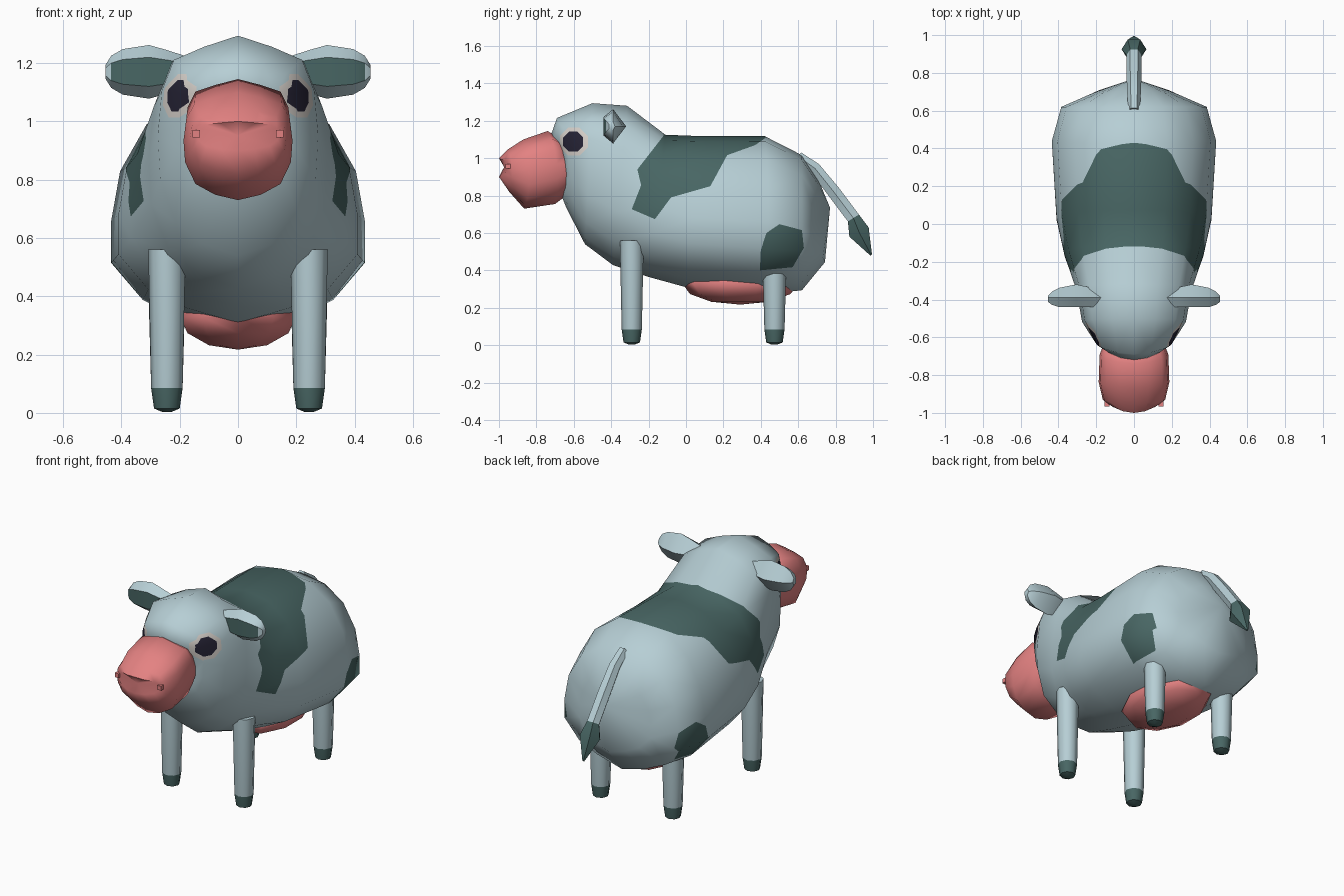
import bpy, bmesh, math
from mathutils import Vector
from mathutils.bvhtree import BVHTree
from mathutils.interpolate import poly_3d_calc

if "Cube" in bpy.data.objects:
    bpy.data.objects.remove(bpy.data.objects["Cube"], do_unlink=True)


def material(name, rgb):
    m = bpy.data.materials.new(name)
    m.diffuse_color = (*rgb, 1)
    m.use_nodes = True
    bsdf = next(n for n in m.node_tree.nodes if n.type == 'BSDF_PRINCIPLED')
    bsdf.inputs["Base Color"].default_value = (*rgb, 1)
    return m


HIDE = material("pale_blue_hide", (0.47, 0.62, 0.665))
PATCH = material("dark_green_grey", (0.065, 0.133, 0.127))
PINK = material("pink_skin", (0.775, 0.223, 0.223))
WHITE = material("eye_white", (0.66, 0.62, 0.58))
PUPIL = material("eye_dark", (0.018, 0.016, 0.034))


def finish(name, bm, mats, angle=65):
    """Turn a bmesh into a smooth-shaded object, sharp above the angle."""
    bmesh.ops.recalc_face_normals(bm, faces=bm.faces[:])
    me = bpy.data.meshes.new(name)
    bm.to_mesh(me)
    bm.free()
    for m in mats:
        me.materials.append(m)
    me.polygons.foreach_set("use_smooth", [True] * len(me.polygons))
    me.set_sharp_from_angle(angle=math.radians(angle))
    ob = bpy.data.objects.new(name, me)
    bpy.context.collection.objects.link(ob)
    return ob


def loft(rings):
    """Skin closed rings of points; both ends are closed with a fan."""
    bm = bmesh.new()
    vs = [[bm.verts.new(p) for p in r] for r in rings]
    n = len(vs[0])
    for a, b in zip(vs, vs[1:]):
        for i in range(n):
            j = (i + 1) % n
            bm.faces.new((a[i], a[j], b[j], b[i]))
    for r in (vs[0], vs[-1]):
        c = bm.verts.new(sum((v.co for v in r), Vector()) / n)
        for i in range(n):
            bm.faces.new((r[i], r[(i + 1) % n], c))
    return bm


# Right half of the cross-sections: (share of half width, share of height)
HEAD = [(0, 1), (.42, .95), (.8, .89), (.95, .75), (1, .55), (.97, .35), (.78, .15), (.42, .05), (0, 0)]
BELLY = [(0, 1), (.4, .965), (.72, .85), (.93, .66), (1, .46), (1, .29), (.75, .14), (.42, .06), (0, 0)]


def section(yt, zt, yb, zb, hw, mix=0, bulge=0):
    """Tilted ring from top point to bottom point; mix 0 = head, 1 = belly."""
    half = []
    for (hx, ht), (bx, bt) in zip(HEAD, BELLY):
        x, t = hx + (bx - hx) * mix, ht + (bt - ht) * mix
        half.append(Vector((x * hw, yb + (yt - yb) * t + bulge * x * x, zb + (zt - zb) * t)))
    return half + [Vector((-p.x, p.y, p.z)) for p in half[-2:0:-1]]


# Body and head in one skin
body = loft([section(*r) for r in (
    (-.72, 1.13, -.67, .81, .165, 0, .05),
    (-.69, 1.215, -.64, .735, .205, 0, .04),
    (-.50, 1.294, -.54, .54, .275, 0, 0),
    (-.315, 1.28, -.39, .428, .305, .2, 0),
    (-.11, 1.125, -.20, .365, .37, .7, 0),
    (.075, 1.118, .0, .31, .41, 1, 0),
    (.42, 1.118, .40, .268, .435, 1, .03),
    (.62, 1.016, .62, .294, .385, 1, 0),
    (.71, .88, .743, .444, .24, 1, -.05))])
apex = max(body.verts, key=lambda v: v.co.y if abs(v.co.x) < 1e-4 and .5 < v.co.z < .85 else -9)
apex.co = (0, .77, .735)
bmesh.ops.recalc_face_normals(body, faces=body.faces[:])
bmesh.ops.triangulate(body, faces=body.faces[:])
body.normal_update()
plain = body.copy()
plain.normal_update()
plain.faces.ensure_lookup_table()
tree = BVHTree.FromBMesh(plain)


def inside(y, z, poly):
    hit = False
    for (y1, z1), (y2, z2) in zip(poly, poly[1:] + poly[:1]):
        if (z1 > z) != (z2 > z) and y < (y2 - y1) * (z - z1) / (z2 - z1) + y1:
            hit = not hit
    return hit


def paint(bm, poly, index):
    """Cut a side-view outline (y, z) into both flanks and colour its inside."""
    ylo, yhi = min(p[0] for p in poly), max(p[0] for p in poly)
    zlo, zhi = min(p[1] for p in poly), max(p[1] for p in poly)
    for (y1, z1), (y2, z2) in zip(poly, poly[1:] + poly[:1]):
        geom = set()
        for f in bm.faces:
            ys, zs = [v.co.y for v in f.verts], [v.co.z for v in f.verts]
            if max(ys) > ylo and min(ys) < yhi and max(zs) > zlo and min(zs) < zhi:
                geom.update(f.verts, f.edges, (f,))
        bmesh.ops.bisect_plane(bm, geom=list(geom), dist=1e-5, plane_co=(0, y1, z1),
                               plane_no=Vector((0, z1 - z2, y2 - y1)).normalized())
    for f in bm.faces:
        c = f.calc_center_median()
        if inside(c.y, c.z, poly):
            f.material_index = index


def disc(y, z, r):
    return [(y + r * math.cos(math.pi * (k + .5) / 4), z + r * math.sin(math.pi * (k + .5) / 4))
            for k in range(8)]


# Saddle patch, rump patches and eyes
paint(body, [(-.115, 1.2), (-.12, 1.12), (-.26, .94), (-.24, .855), (-.29, .727), (-.166, .674),
             (-.08, .79), (.13, .85), (.22, 1.016), (.37, 1.07), (.43, 1.112), (.435, 1.2)], 1)
paint(body, [(.43, .6), (.50, .647), (.62, .615), (.63, .52), (.57, .417), (.395, .40), (.40, .508)], 1)
paint(body, disc(-.60, 1.088, .081), 2)
paint(body, disc(-.603, 1.088, .058), 3)

# Keep the smooth shading of the uncut skin
normals = []
for v in body.verts:
    loc, _, idx, _ = tree.find_nearest(v.co)
    tri = plain.faces[idx].verts
    w = poly_3d_calc([t.co for t in tri], loc)
    normals.append(sum((t.normal * k for t, k in zip(tri, w)), Vector()).normalized())
plain.free()
body_ob = finish("body", body, [HIDE, PATCH, WHITE, PUPIL], 180)
body_ob.data.normals_split_custom_set_from_vertices(normals)

# Muzzle
finish("muzzle", loft([section(*r) for r in (
    (-.66, 1.10, -.60, .83, .16, 0, 0),
    (-.74, 1.145, -.70, .755, .182, 0, .03),
    (-.87, 1.10, -.865, .73, .187, 0, .03),
    (-.955, 1.045, -.945, .82, .165, 0, .02),
    (-1.0, 1.0, -1.0, .9, .14, 0, .05))]), [PINK])

# Udder
bm = bmesh.new()
bmesh.ops.create_uvsphere(bm, u_segments=10, v_segments=6, radius=1)
for v in bm.verts:
    v.co = (v.co.x * .21, v.co.y * .31 + .29, v.co.z * .113 + .33)
finish("udder", bm, [PINK])


def round_ring(x, y, z, r, n=8):
    return [Vector((x + r * math.cos(2 * math.pi * k / n), y + r * math.sin(2 * math.pi * k / n), z))
            for k in range(n)]


for side, s in (("left", 1), ("right", -1)):
    # Legs with dark hooves
    for place, y, top in (("front", -.29, .56), ("hind", .473, .45)):
        bm = loft([round_ring(s * .244, y, z, r) for z, r in
                   ((0.003, .015), (.015, .044), (.085, .054), (top, .064))])
        for f in bm.faces:
            f.material_index = int(f.calc_center_median().z < .084)
        finish(f"{place}_leg_{side}", bm, [HIDE, PATCH], 50)

    # Ears with a dark flat front
    rings = []
    for x, k, d in ((.17, .55, .6), (.24, .8, .8), (.305, 1, 1), (.395, .85, .75), (.435, .6, .45), (.455, .25, .15)):
        rings.append([Vector((s * x, -.39 + dy * (d if dy > 0 else min(1, d + .3)), 1.17 + dz * k))
                      for dy, dz in ((-.05, .05), (0, .092), (.07, 0), (0, -.092), (-.05, -.05))])
    bm = loft(rings)
    bmesh.ops.recalc_face_normals(bm, faces=bm.faces[:])
    for f in bm.faces:
        c = f.calc_center_median()
        f.material_index = int(f.normal.y < -.85 and abs(c.z - 1.17) < .02 and .2 < abs(c.x) < .43)
    finish(f"ear_{side}", bm, [HIDE, PATCH], 40)

    # Nostrils
    bm = bmesh.new()
    bmesh.ops.create_cube(bm, size=.026)
    bmesh.ops.translate(bm, verts=bm.verts[:], vec=(s * .143, -.952, .957))
    finish(f"nostril_{side}", bm, [PINK], 30)

# Tail with dark tuft
path = [(.60, 1.01, .03), (.69, .945, .036), (.79, .82, .04), (.895, .68, .04), (.925, .605, .066), (.99, .482, .006)]
rings = []
for i, (y, z, r) in enumerate(path):
    a, b = path[max(i - 1, 0)], path[min(i + 1, len(path) - 1)]
    t = Vector((0, b[0] - a[0], b[1] - a[1])).normalized()
    side_dir, up = Vector((1, 0, 0)), Vector((0, -t.z, t.y))
    rings.append([Vector((0, y, z)) + r * (side_dir * math.cos(k * math.pi / 3) + up * math.sin(k * math.pi / 3))
                  for k in range(6)])
bm = loft(rings)
for f in bm.faces:
    f.material_index = int(f.calc_center_median().z < .67)
finish("tail", bm, [HIDE, PATCH], 50)
